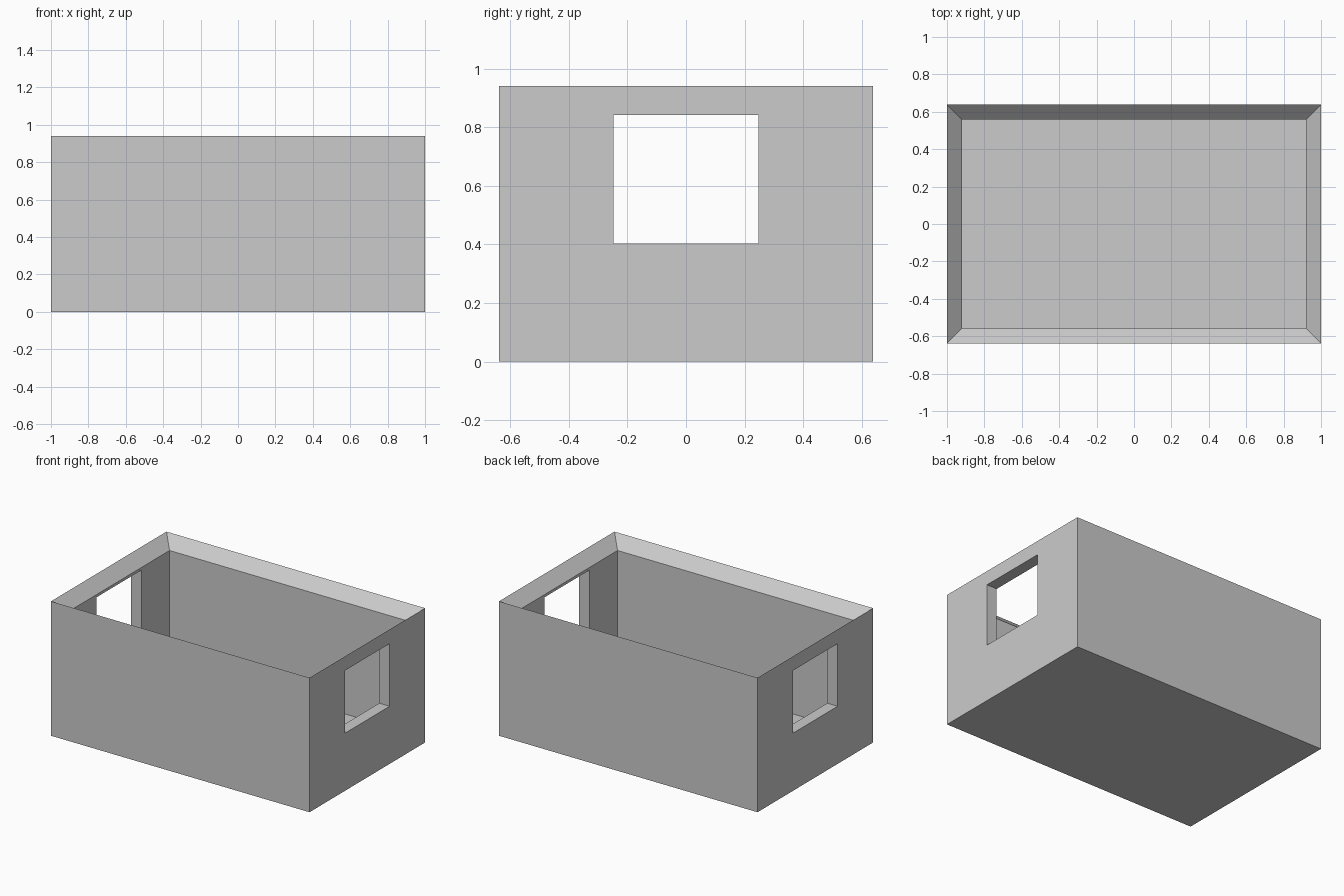
import bpy
import bmesh

cube = bpy.data.objects.get("Cube")
if cube:
    bpy.data.objects.remove(cube, do_unlink=True)

HALF_X, HALF_Y, HEIGHT, WALL = 1.0, 0.638, 0.94, 0.08
WIN_HALF, WIN_LOW, WIN_HIGH = 0.247, 0.403, 0.841

# One plain grey for everything
grey = bpy.data.materials.new("plain grey")
grey.use_nodes = True
color = (0.6, 0.6, 0.6, 1)
grey.diffuse_color = color
grey.node_tree.nodes["Principled BSDF"].inputs["Base Color"].default_value = color


def finish(name, bm):
    bmesh.ops.recalc_face_normals(bm, faces=bm.faces)
    mesh = bpy.data.meshes.new(name)
    bm.to_mesh(mesh)
    bm.free()
    mesh.materials.append(grey)
    obj = bpy.data.objects.new(name, mesh)
    bpy.context.collection.objects.link(obj)
    return obj


# Open room: rectangular loops run up the outside, over the bevelled rim and down to the floor
bm = bmesh.new()
loops = []
for inset, z in ((0, 0), (0, HEIGHT), (WALL, HEIGHT - WALL), (WALL, WALL)):
    x, y = HALF_X - inset, HALF_Y - inset
    loops.append([bm.verts.new((sx * x, sy * y, z))
                  for sx, sy in ((-1, -1), (1, -1), (1, 1), (-1, 1))])
for low, high in zip(loops, loops[1:]):
    for i in range(4):
        j = (i + 1) % 4
        bm.faces.new((low[i], low[j], high[j], high[i]))
bm.faces.new(loops[0])
bm.faces.new(loops[-1])
room = finish("room_shell", bm)

# Window openings, cut straight through both end walls
bm = bmesh.new()
bmesh.ops.create_cube(bm, size=1)
bmesh.ops.scale(bm, verts=bm.verts, vec=(2.4, 2 * WIN_HALF, WIN_HIGH - WIN_LOW))
bmesh.ops.translate(bm, verts=bm.verts, vec=(0, 0, (WIN_LOW + WIN_HIGH) / 2))
cutter = finish("window_cutter", bm)
cutter.hide_render = True
cutter.hide_viewport = True
cutter.display_type = 'WIRE'

cut = room.modifiers.new("window openings", 'BOOLEAN')
cut.operation = 'DIFFERENCE'
cut.solver = 'EXACT'
cut.object = cutter
